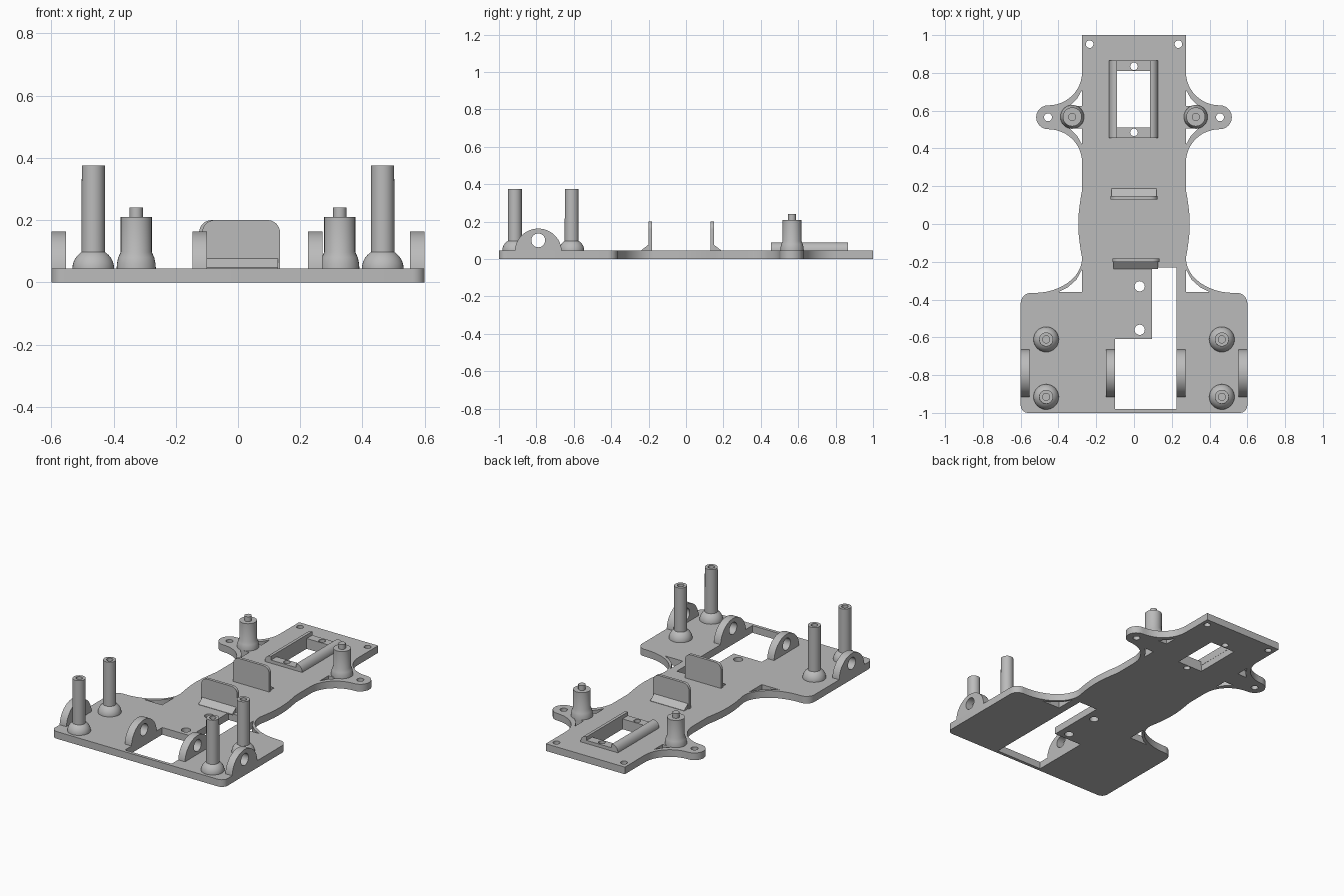
import bpy, bmesh
from math import sin, cos, pi, radians
from mathutils import Matrix, Vector

cube = bpy.data.objects.get("Cube")
if cube:
    bpy.data.objects.remove(cube)

grey = bpy.data.materials.new("plain grey")
grey.use_nodes = True
tone = (0.5, 0.5, 0.5, 1)
grey.diffuse_color = tone
grey.node_tree.nodes["Principled BSDF"].inputs["Base Color"].default_value = tone

T = 0.045  # plate thickness
parts = []

# Axes onto which a flat drawing (u, v) is placed, followed by its depth axis
TOP = Matrix.Identity(4)
SIDE = Matrix(((0, 0, 1, 0), (1, 0, 0, 0), (0, 1, 0, 0), (0, 0, 0, 1)))
FRONT = Matrix(((1, 0, 0, 0), (0, 0, -1, 0), (0, 1, 0, 0), (0, 0, 0, 1)))


def arc(cx, cy, rx, ry, a0, a1, n=12):
    angles = [radians(a0 + (a1 - a0) * i / n) for i in range(n + 1)]
    return [(cx + rx * cos(a), cy + ry * sin(a)) for a in angles]


def circle(cx, cy, r, n=28):
    return arc(cx, cy, r, r, 0, 360, n)[:-1]


def rect(x0, x1, y0, y1):
    return [(x0, y0), (x1, y0), (x1, y1), (x0, y1)]


def mirrored(loop):
    return [(-x, y) for x, y in reversed(loop)]


def add_part(name, mesh):
    mesh.materials.clear()
    mesh.materials.append(grey)
    ob = bpy.data.objects.new(name, mesh)
    bpy.context.collection.objects.link(ob)
    parts.append(ob)
    return ob


def slab(name, loops, d0, d1, axes=TOP):
    """Extrude an outline with holes from depth d0 to d1."""
    curve = bpy.data.curves.new(name, 'CURVE')
    curve.dimensions = '2D'
    curve.fill_mode = 'BOTH'
    curve.extrude = (d1 - d0) / 2
    for loop in loops:
        spline = curve.splines.new('POLY')
        spline.points.add(len(loop) - 1)
        for point, (u, v) in zip(spline.points, loop):
            point.co = (u, v, 0, 1)
        spline.use_cyclic_u = True
    temp = bpy.data.objects.new(name + " drawing", curve)
    bpy.context.collection.objects.link(temp)
    bpy.context.view_layer.update()
    graph = bpy.context.evaluated_depsgraph_get()
    mesh = bpy.data.meshes.new_from_object(temp.evaluated_get(graph))
    bpy.data.objects.remove(temp)
    mesh.name = name
    mesh.transform(axes @ Matrix.Translation((0, 0, (d0 + d1) / 2)))
    bm = bmesh.new()
    bm.from_mesh(mesh)
    bmesh.ops.remove_doubles(bm, verts=bm.verts, dist=1e-5)
    bmesh.ops.recalc_face_normals(bm, faces=bm.faces)
    bm.to_mesh(mesh)
    bm.free()
    return add_part(name, mesh)


def lathe(name, profile, x, y, steps=32):
    """Spin a (radius, height) profile about a vertical axis."""
    bm = bmesh.new()
    verts = [bm.verts.new((r, 0, z)) for r, z in profile]
    edges = [bm.edges.new(pair) for pair in zip(verts, verts[1:])]
    bmesh.ops.spin(bm, geom=verts + edges, cent=(0, 0, 0), axis=(0, 0, 1),
                   angle=2 * pi, steps=steps)
    bmesh.ops.remove_doubles(bm, verts=bm.verts, dist=1e-5)
    bmesh.ops.recalc_face_normals(bm, faces=bm.faces)
    mesh = bpy.data.meshes.new(name)
    bm.to_mesh(mesh)
    bm.free()
    mesh.transform(Matrix.Translation((x, y, 0)))
    return add_part(name, mesh)


# Chassis plate: half outline from nose to tail, then mirrored
W = 0.275
half = [(W, 1.0)]
half += arc(0.455, 0.803, 0.18, 0.175, 180, 270)
half += arc(0.455, 0.565, 0.063, 0.063, 90, -90)[1:-1]
half += arc(0.455, 0.327, 0.18, 0.175, 90, 180)
half += [(W + 0.02 * cos(t * pi / 2), -t * 0.18) for t in
         [i / 6 for i in range(-6, 6)]]
half += arc(0.53, -0.18, 0.255, 0.185, 180, 270)
half += arc(0.545, -0.42, 0.055, 0.055, 90, 0, 8)
half += arc(0.56, -0.96, 0.04, 0.04, 0, -90, 8)

# Cutouts beside the ears and at the waist
ear_gap_rear = [(W, 0.42), (0.30, 0.465), (0.34, 0.505), (W, 0.505)]
ear_gap_front = [(x, 1.13 - y) for x, y in ear_gap_rear]
waist_gap = [(W, -0.36), (0.40, -0.36), (0.35, -0.335), (0.305, -0.295), (W, -0.24)]
side_holes = [ear_gap_rear, ear_gap_front, waist_gap,
              circle(0.455, 0.565, 0.021), circle(0.235, 0.952, 0.02)]
motor_bay = [(0.095, -0.23), (0.225, -0.23), (0.225, -0.98),
             (-0.10, -0.98), (-0.10, -0.61), (0.095, -0.61)]
servo_bay = rect(-0.09, 0.085, 0.51, 0.81)
screws = [circle(0, 0.835, 0.02), circle(0, 0.485, 0.02)]
holes = side_holes + [mirrored(h) for h in side_holes] + screws
holes += [motor_bay, servo_bay, circle(0.03, -0.33, 0.027), circle(0.03, -0.56, 0.027)]
slab("chassis_plate", [half + mirrored(half)] + holes, 0, T)

# Servo frame: two rounded rails joined by lower screw pads
rail = [(0.085, T - 0.005), (0.128, T - 0.005)] + arc(0.093, T, 0.035, 0.043, 0, 90, 8)
rail += [(0.085, T + 0.043)]
slab("servo_rail_left", [rail], -0.865, -0.455, FRONT)
slab("servo_rail_right", [[(x - 0.004, z) for x, z in mirrored(rail)]],
     -0.865, -0.455, FRONT)
slab("servo_pad_front", [rect(-0.09, 0.086, 0.455, 0.51), screws[1]], T - 0.005, 0.065)
slab("servo_pad_back", [rect(-0.09, 0.086, 0.81, 0.865), screws[0]], T - 0.005, 0.065)

# Upright holding tabs, each braced by a sloped foot
for name, x, y, way in (("tab_back", 0, 0.14, 1), ("tab_front", 0.01, -0.192, -1)):
    shape = [(x - 0.125, 0.04), (x + 0.125, 0.04)]
    shape += arc(x + 0.085, 0.16, 0.04, 0.04, 0, 90, 8)
    shape += arc(x - 0.085, 0.16, 0.04, 0.04, 90, 180, 8)
    slab(name, [shape], -y - 0.009, -y + 0.009, FRONT)
    foot = [(y, 0.04), (y + way * 0.047, 0.04), (y + way * 0.047, 0.047),
            (y + way * 0.009, 0.077), (y, 0.077)]
    slab(name + "_foot", [foot], x - 0.118, x + 0.118, SIDE)

# Half-round axle brackets with bearing holes
bracket = arc(-0.79, 0.04, 0.125, 0.123, 0, 180, 28)
for name, x0, x1 in (("outer_right", -0.6, -0.553), ("inner_right", -0.147, -0.10),
                     ("inner_left", 0.225, 0.272), ("outer_left", 0.553, 0.6)):
    slab("axle_bracket_" + name, [bracket, circle(-0.79, 0.1, 0.037)], x0, x1, SIDE)

# Tall bored posts on domed bases, and short pinned posts on the ears
dome = [(0, 0.04), (0.067, 0.04)] + arc(0, T, 0.067, 0.063, 0, 56, 8)
tall = dome + [(0.037, 0.375), (0.019, 0.375), (0.019, 0.2), (0, 0.2)]
pinned = [(0, 0.04), (0.063, 0.04), (0.063, T), (0.062, 0.06), (0.058, 0.08),
          (0.05, 0.097), (0.05, 0.21), (0.021, 0.21), (0.021, 0.24), (0, 0.24)]
for side, s in (("left", 1), ("right", -1)):
    lathe("deck_post_front_" + side, tall, s * 0.465, -0.915)
    lathe("deck_post_back_" + side, tall, s * 0.465, -0.611)
    lathe("ear_post_" + side, pinned, s * 0.327, 0.567)

# Smooth the curved walls, keep the corners crisp
bpy.ops.object.select_all(action='DESELECT')
for ob in parts:
    ob.select_set(True)
bpy.context.view_layer.objects.active = parts[0]
bpy.ops.object.shade_smooth_by_angle(angle=radians(30))
